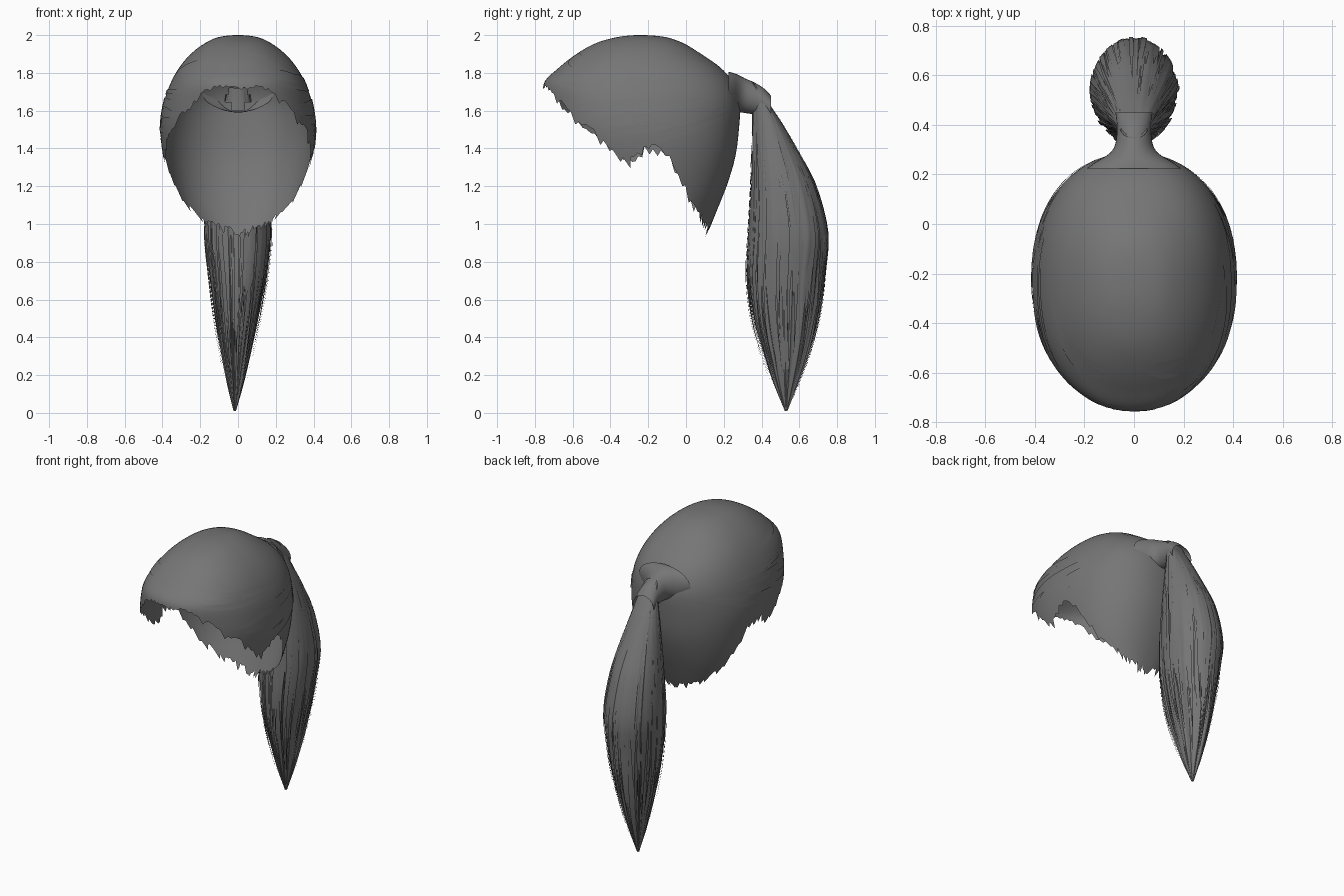
import bpy, math, random
from mathutils import Vector

if "Cube" in bpy.data.objects:
    bpy.data.objects.remove(bpy.data.objects["Cube"])

random.seed(4)
hair = bpy.data.materials.new("grey_hair")
hair.diffuse_color = (0.18, 0.18, 0.18, 1)
hair.use_nodes = True
hair.node_tree.nodes["Principled BSDF"].inputs["Base Color"].default_value = hair.diffuse_color


def curve(table, x):
    """Smooth interpolation through rows of (key, value, value...)."""
    x = min(max(x, table[0][0]), table[-1][0])
    i = 0
    while i < len(table) - 2 and x > table[i + 1][0]:
        i += 1
    a, b = table[i], table[i + 1]
    p, n = table[max(i - 1, 0)], table[min(i + 2, len(table) - 1)]
    h = b[0] - a[0]
    t = (x - a[0]) / h
    out = []
    for k in range(1, len(a)):
        ma = (b[k] - p[k]) / (b[0] - p[0]) * h
        mb = (n[k] - a[k]) / (n[0] - a[0]) * h
        out.append((2*t**3 - 3*t*t + 1) * a[k] + (t**3 - 2*t*t + t) * ma
                   + (3*t*t - 2*t**3) * b[k] + (t**3 - t*t) * mb)
    return out


def make(name, verts, faces, angle=50):
    mesh = bpy.data.meshes.new(name)
    mesh.from_pydata(verts, [], faces)
    mesh.materials.append(hair)
    ob = bpy.data.objects.new(name, mesh)
    bpy.context.collection.objects.link(ob)
    bpy.ops.object.select_all(action='DESELECT')
    ob.select_set(True)
    bpy.context.view_layer.objects.active = ob
    bpy.ops.object.shade_smooth_by_angle(angle=math.radians(angle))
    return ob


def loft(rows, cols, closed, base=0):
    """Quads between successive rows of points."""
    return [(base + r*cols + c, base + r*cols + (c + 1) % cols,
             base + (r + 1)*cols + (c + 1) % cols, base + (r + 1)*cols + c)
            for r in range(rows - 1) for c in range(cols if closed else cols - 1)]


# Scalp slices: height, front y, centre y, back y, half width
slices = [(2.0, -.25, -.24, -.23, .004), (1.99, -.36, -.24, -.11, .10),
          (1.96, -.47, -.24, -.02, .17), (1.9, -.58, -.24, .08, .25),
          (1.83, -.67, -.24, .18, .31), (1.75, -.75, -.24, .25, .355),
          (1.65, -.75, -.24, .285, .39), (1.5, -.73, -.23, .28, .41),
          (1.35, -.68, -.21, .26, .395), (1.2, -.55, -.17, .215, .355),
          (1.1, -.45, -.13, .175, .31), (1.0, -.3, -.07, .135, .235),
          (.9, -.15, -.02, .09, .15)]
slices = [(math.sqrt(2 - s[0]),) + s[1:] for s in slices]
# Hairline: angle from the front, height
hairline = [(0, 1.72), (25, 1.71), (38, 1.62), (50, 1.53), (60, 1.47), (70, 1.37),
            (80, 1.32), (88, 1.38), (98, 1.39), (105, 1.34), (112, 1.22), (120, 1.12),
            (135, 1.02), (155, .97), (180, .94)]


def scalp(deg, u, grow=1.0):
    yf, yc, yb, w = curve(slices, u)
    a = math.radians(deg)
    s, c = math.sin(a), math.cos(a)
    k = (abs(s)**2.25 + abs(c)**2.25) ** (-1 / 2.25) * grow
    return Vector((w*s*k, yc - c*k*(yc - yf if c > 0 else yb - yc), 2 - u*u))


def hair_z(deg):
    d = abs((deg + 180) % 360 - 180)
    return curve(hairline, d)[0]


# Scalp cap with ragged hairline and a hole at the tail root
cols, rows = 144, 32
ends = []
for c in range(cols):
    d = c * 360 / cols
    side = abs((d + 180) % 360 - 180)
    rag = .012 if side < 30 else .035
    ends.append(hair_z(d) + (random.uniform(-rag, rag) if c % 2 else random.uniform(0, rag)))
verts = []
for r in range(rows):
    t = r / (rows - 1)
    for c in range(cols):
        d = c * 360 / cols
        smooth_end = hair_z(d)
        z_end = smooth_end + (ends[c] - smooth_end) * max(0, (t - .9) / .1)
        verts.append(scalp(d, t * math.sqrt(2 - z_end)))
faces = []
for f in loft(rows, cols, True):
    m = sum((verts[i] for i in f), Vector()) / 4
    if not (m.y > .15 and math.hypot(m.x, m.z - 1.67) < .06):
        faces.append(f)
faces.append(tuple(reversed(range(cols))))
make("scalp_cap", verts, faces)

# Thin locks swept back over the cap toward the tail root
verts, faces = [], []
for side in (-1, 1):
    for i in range(20):
        d0 = random.uniform(8, 95)
        d1 = min(d0 + random.uniform(40, 80), 165)
        z0 = hair_z(d0) + random.uniform(.0, .16) + .02
        z1 = z0 + (1.68 - z0) * (d1 - d0) / (178 - d0)
        wide, base = random.uniform(.012, .03), len(verts)
        for s in range(13):
            t = s / 12
            d = d0 + (d1 - d0) * t
            z = z0 + (z1 - z0) * t
            half = wide * math.sin(math.pi * (.08 + .9 * t))
            lift = 1.0 + .014 * math.sin(math.pi * t)
            for e in (-1, 1):
                verts.append(scalp(side * d, math.sqrt(2 - z - e * half), lift))
        faces += loft(13, 2, False, base)
make("swept_locks", verts, faces)

# Gathered root: y, centre z, half width, half height
root = [(.225, 1.70, .19, .105), (.25, 1.695, .155, .105), (.28, 1.69, .105, .098),
        (.31, 1.68, .08, .092), (.36, 1.665, .07, .085), (.41, 1.645, .07, .075),
        (.45, 1.61, .075, .07)]
verts = []
for r in range(19):
    y = .225 + .225 * r / 18
    z, w, h = curve(root, y)
    for c in range(32):
        a = 2 * math.pi * c / 32
        verts.append(Vector((w * math.cos(a), y, z + h * math.sin(a))))
make("tail_root", verts, loft(19, 32, True))

# Tail envelope by depth below the root: inner y, outer y, half width, tilt of the slice
tail = [(.29, .345, .425, .055, .05), (.4, .35, .50, .08, .05), (.6, .347, .605, .125, .03),
        (.8, .342, .69, .16, .0), (1.05, .33, .75, .178, 0), (1.25, .32, .735, .16, 0),
        (1.4, .33, .72, .14, 0), (1.55, .355, .695, .115, 0), (1.7, .40, .655, .085, 0),
        (1.85, .455, .60, .05, 0), (1.99, .522, .538, .008, 0)]


def tail_point(a, depth, grow=1.0):
    yi, yo, w, tilt = curve(tail, depth)
    mid, half = (yi + yo) / 2, (yo - yi) / 2
    x = w * math.sin(a) * grow - .025 * max(0, depth - 1.3)
    return Vector((x, mid + half * math.cos(a) * grow, 2 - depth - tilt * math.cos(a)))


# Tail core with combed ridges that deepen toward the tip
cols, rows = 64, 40
ridge = [random.uniform(-1, 1) for _ in range(cols)]
verts = []
for r in range(rows):
    depth = .29 + 1.70 * r / (rows - 1)
    for c in range(cols):
        t = r / (rows - 1)
        g = .97 - .17 * max(0, t - .45) / .55 + ridge[c] * (.015 + .07 * t)
        verts.append(tail_point(2 * math.pi * c / cols, depth, g))
make("tail_core", verts, loft(rows, cols, True) + [tuple(reversed(range(cols)))], 35)

# Loose strands: tapered ribbons of differing length around the core
verts, faces = [], []
for i in range(170):
    a = 2 * math.pi * (i + random.random()) / 170
    start = random.uniform(.32, .75)
    end = random.uniform(1.5, 1.97) - .1 * abs(math.sin(a))
    out0, out1 = random.uniform(.97, 1.02), random.uniform(.8, 1.06)
    wide, base = random.uniform(.025, .075), len(verts)
    drift = random.uniform(-.15, .15)
    for s in range(17):
        t = s / 16
        half = wide * min(1, .2 + 4 * t) * min(1, 2.6 * (1 - t) + .04)
        for e in (-1, 1):
            verts.append(tail_point(a + drift * t + e * half, start + (end - start) * t,
                                    out0 + (out1 - out0) * t))
    faces += loft(17, 2, False, base)
make("tail_strands", verts, faces)
